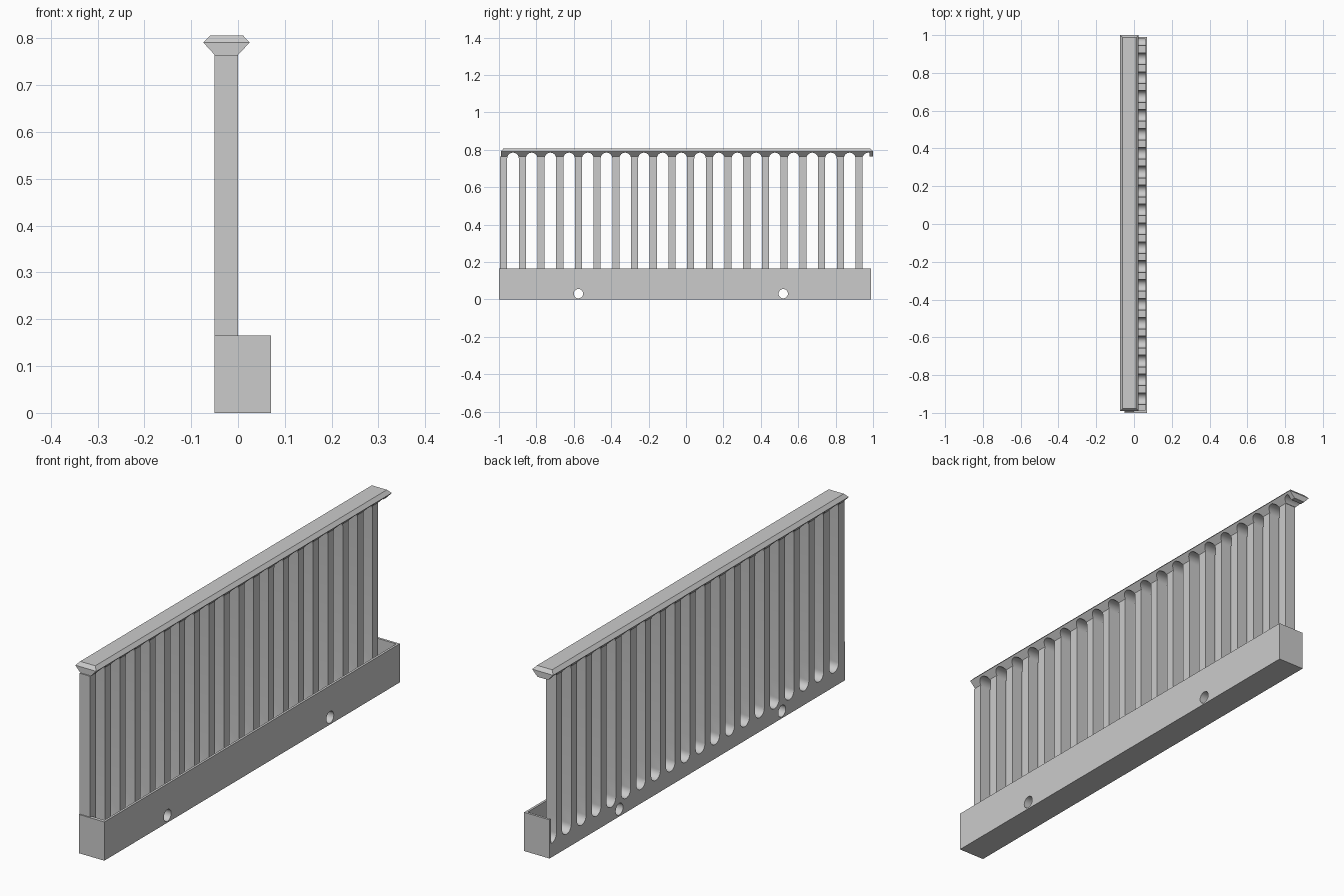
import bpy
import bmesh
import math

cube = bpy.data.objects.get("Cube")
if cube:
    bpy.data.objects.remove(cube, do_unlink=True)

grey = bpy.data.materials.new("light_grey")
grey.use_nodes = True
colour = (0.6, 0.6, 0.6, 1)
grey.diffuse_color = colour
grey.node_tree.nodes["Principled BSDF"].inputs["Base Color"].default_value = colour


def finish(name, bm):
    bmesh.ops.recalc_face_normals(bm, faces=bm.faces)
    mesh = bpy.data.meshes.new(name)
    bm.to_mesh(mesh)
    bm.free()
    mesh.materials.append(grey)
    ob = bpy.data.objects.new(name, mesh)
    bpy.context.collection.objects.link(ob)
    return ob


def loft(bm, rings):
    """Close a solid through rings with matching point counts."""
    loops = [[bm.verts.new(p) for p in ring] for ring in rings]
    for a, b in zip(loops, loops[1:]):
        for i in range(len(a)):
            j = (i + 1) % len(a)
            bm.faces.new((a[i], a[j], b[j], b[i]))
    bm.faces.new(loops[0])
    bm.faces.new(loops[-1])


def rect(x0, x1, y0, y1, z):
    return [(x0, y0, z), (x1, y0, z), (x1, y1, z), (x0, y1, z)]


def box(name, x0, x1, y0, y1, z0, z1):
    bm = bmesh.new()
    loft(bm, [rect(x0, x1, y0, y1, z) for z in (z0, z1)])
    return finish(name, bm)


def prisms(name, outlines, x0, x1):
    """Extrude outlines in the y-z plane along x."""
    bm = bmesh.new()
    for outline in outlines:
        loft(bm, [[(x, y, z) for y, z in outline] for x in (x0, x1)])
    return finish(name, bm)


def arc(cy, cz, r, start, sweep, n):
    angles = [start + sweep * i / n for i in range(n + 1)]
    return [(cy + r * math.cos(a), cz + r * math.sin(a)) for a in angles]


def slot_outline(cy, r=0.031, low=0.06, high=0.785, limit=0.98):
    pts = arc(cy, high - r, r, 0, math.pi, 12) + arc(cy, low + r, r, math.pi, math.pi, 12)
    # the last slot stops short of the end wall
    clipped = []
    for y, z in pts:
        p = (min(y, limit), z)
        if y > limit:
            edge = math.sqrt(max(0, r * r - (limit - cy) ** 2))
            p = (limit, min(max(z, low + r - edge), high - r + edge))
        if not clipped or math.dist(p, clipped[-1]) > 1e-5:
            clipped.append(p)
    return clipped


def cut(ob, cutter):
    mod = ob.modifiers.new("cut", "BOOLEAN")
    mod.operation = "DIFFERENCE"
    mod.solver = "EXACT"
    mod.object = cutter
    bpy.ops.object.select_all(action="DESELECT")
    bpy.context.view_layer.objects.active = ob
    ob.select_set(True)
    bpy.ops.object.modifier_apply(modifier=mod.name)


# Main parts
base = box("base_trough", -0.05, 0.07, -1, 0.99, 0, 0.165)
slats = box("slats", -0.05, 0, -0.995, 0.944, 0.165, 0.765)
bm = bmesh.new()
loft(bm, [rect(-0.05, 0, -0.99, 1, 0.765),
          rect(-0.074, 0.025, -0.99, 1, 0.791),
          rect(-0.06, 0.011, -0.977, 0.987, 0.806)])
cap = finish("cap_rail", bm)

# Cutters: slots, trough and mounting holes
slots = prisms("slot_cutter", [slot_outline(-0.925 + 0.1 * i) for i in range(20)], -0.2, 0.06)
trough = box("trough_cutter", 0, 0.06, -0.985, 0.98, 0.1, 0.3)
holes = prisms("hole_cutter",
               [arc(y, 0.031, 0.025, 0, math.tau * 23 / 24, 23) for y in (-0.575, 0.52)],
               -0.2, 0.2)

cut(base, trough)
for part in (base, slats, cap):
    cut(part, slots)
cut(base, holes)

for cutter in (slots, trough, holes):
    bpy.data.objects.remove(cutter, do_unlink=True)

# Smooth the curved slots and holes, keep the rest crisp
for part in (base, slats, cap):
    bpy.ops.object.select_all(action="DESELECT")
    bpy.context.view_layer.objects.active = part
    part.select_set(True)
    bpy.ops.object.shade_smooth_by_angle(angle=math.radians(30))
